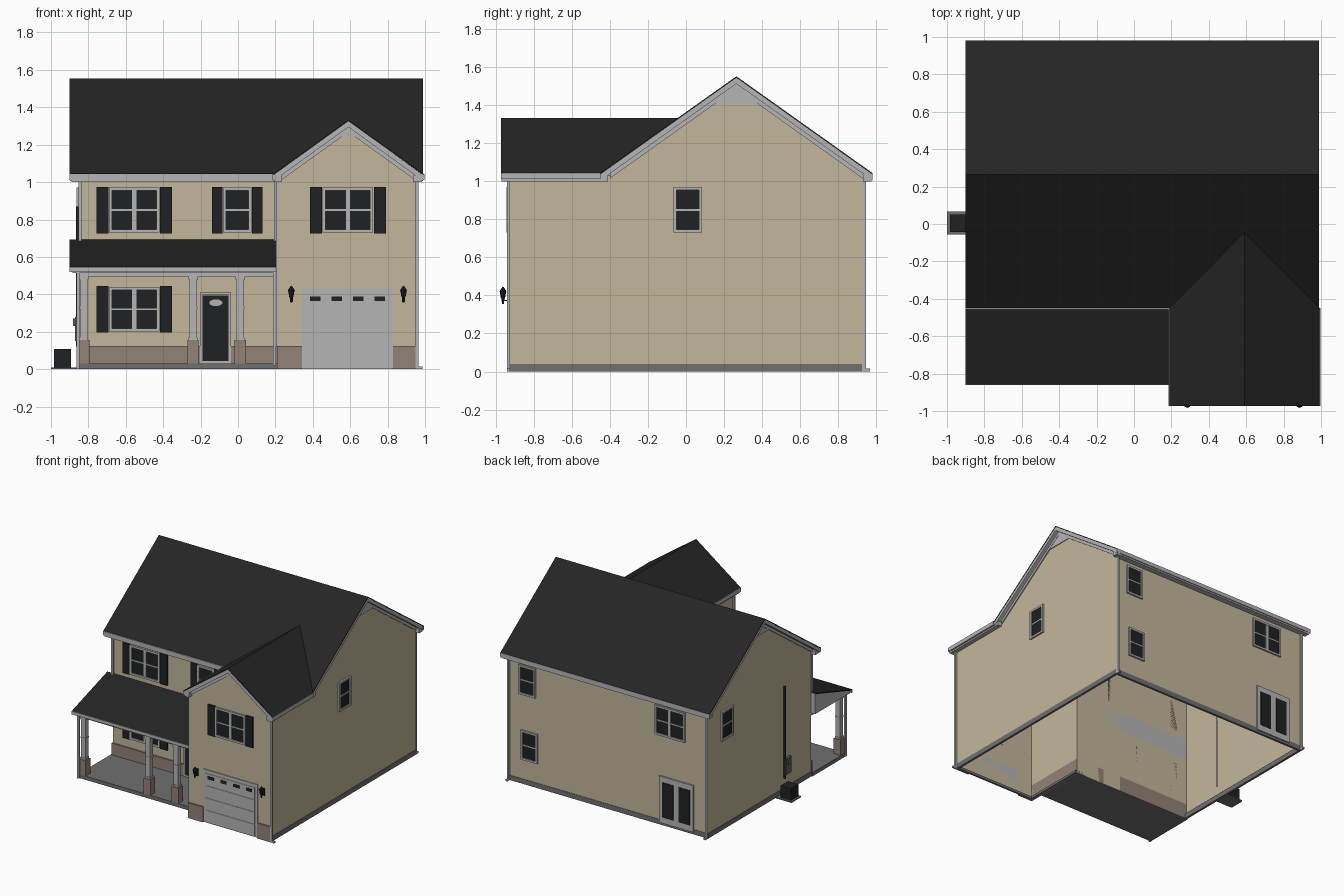
import bpy, bmesh, math
from mathutils import Matrix, Vector

if "Cube" in bpy.data.objects:
    bpy.data.objects.remove(bpy.data.objects["Cube"])


def mat(name, r, g, b):
    m = bpy.data.materials.new(name)
    m.diffuse_color = (r, g, b, 1)
    m.use_nodes = True
    m.node_tree.nodes["Principled BSDF"].inputs["Base Color"].default_value = m.diffuse_color
    return m


SIDING = mat("tan siding", 0.55, 0.47, 0.33)
ROOF = mat("dark shingle", 0.018, 0.018, 0.018)
TRIM = mat("light grey trim", 0.46, 0.46, 0.47)
BRICK = mat("brown brick", 0.29, 0.225, 0.185)
CONCRETE = mat("concrete", 0.16, 0.16, 0.16)
DARK = mat("black glass and paint", 0.014, 0.015, 0.016)
METER = mat("meter grey", 0.12, 0.12, 0.12)


def finish(name, bm, material):
    bmesh.ops.recalc_face_normals(bm, faces=bm.faces)
    me = bpy.data.meshes.new(name)
    bm.to_mesh(me)
    bm.free()
    me.materials.append(material)
    ob = bpy.data.objects.new(name, me)
    bpy.context.collection.objects.link(ob)
    return ob


def boxes(name, material, items):
    """Several boxes (x0, x1, y0, y1, z0, z1) in one object."""
    bm = bmesh.new()
    for x0, x1, y0, y1, z0, z1 in items:
        m = Matrix.Translation(((x0 + x1) / 2, (y0 + y1) / 2, (z0 + z1) / 2))
        bmesh.ops.create_cube(bm, size=1, matrix=m @ Matrix.Diagonal(
            (abs(x1 - x0), abs(y1 - y0), abs(z1 - z0), 1)))
    return finish(name, bm, material)


def prism(name, material, pts, vec):
    """A flat polygon pushed along a vector."""
    bm = bmesh.new()
    f = bm.faces.new([bm.verts.new(p) for p in pts])
    new = bmesh.ops.extrude_face_region(bm, geom=[f], use_keep_orig=True)["geom"]
    bmesh.ops.translate(bm, vec=vec, verts=[v for v in new if isinstance(v, bmesh.types.BMVert)])
    return finish(name, bm, material)


# Wall planes: axis of the normal, position, outward sign
WALLS = {"porch": ("y", -0.40, -1), "garage": ("y", -0.93, -1), "back": ("y", 0.93, 1),
         "right": ("x", 0.95, 1), "left": ("x", -0.85, -1)}


def on_wall(side, u0, u1, z0, z1, d, d0=0.0):
    axis, p, s = WALLS[side]
    a, b = sorted((p + s * d0, p + s * d))
    return (u0, u1, a, b, z0, z1) if axis == "y" else (a, b, u0, u1, z0, z1)


def frame(side, u0, u1, z0, z1, w, d):
    return [on_wall(side, u0, u0 + w, z0, z1, d), on_wall(side, u1 - w, u1, z0, z1, d),
            on_wall(side, u0 + w, u1 - w, z0, z0 + w, d), on_wall(side, u0 + w, u1 - w, z1 - w, z1, d)]


def window(name, side, c, z0, n=1, shutters=0):
    """Casing, glass, meeting rails and optional shutters; n sashes wide."""
    w, z1 = (0.15 if n == 1 else 0.27), z0 + 0.24
    u0, u1 = c - w / 2, c + w / 2
    trim = frame(side, u0, u1, z0, z1, 0.016, 0.014)
    zm = (z0 + z1) / 2
    trim.append(on_wall(side, u0 + 0.016, u1 - 0.016, zm - 0.005, zm + 0.005, 0.009))
    if n == 2:
        trim.append(on_wall(side, c - 0.011, c + 0.011, z0 + 0.016, z1 - 0.016, 0.012))
    boxes(name + "_casing", TRIM, trim)
    boxes(name + "_glass", DARK, [on_wall(side, u0 + 0.01, u1 - 0.01, z0 + 0.01, z1 - 0.01, 0.005)])
    if shutters:
        boxes(name + "_shutters", DARK, [
            on_wall(side, u0 - shutters, u0 - 0.003, z0 - 0.005, z1 + 0.005, 0.012),
            on_wall(side, u1 + 0.003, u1 + shutters, z0 - 0.005, z1 + 0.005, 0.012)])


# Walls: open shell, no floor
H = 1.03
bm = bmesh.new()
for pts in (
    [(0.95, y, z) for y, z in ((-0.93, 0), (-0.40, 0), (0.93, 0), (0.93, H), (0.265, 1.504), (-0.40, H), (-0.93, H))],
    [(-0.85, y, z) for y, z in ((-0.40, 0), (0.93, 0), (0.93, H), (0.265, 1.504), (-0.40, H))],
    [(x, 0.93, z) for x, z in ((-0.85, 0), (0.95, 0), (0.95, H), (-0.85, H))],
    [(x, -0.40, z) for x, z in ((-0.85, 0), (0.22, 0), (0.22, H), (-0.85, H))],
    [(0.22, y, z) for y, z in ((-0.93, 0), (-0.40, 0), (-0.40, H), (-0.93, H))],
    [(x, -0.93, z) for x, z in ((0.22, 0), (0.95, 0), (0.95, H), (0.585, 1.29), (0.22, H))],
):
    bm.faces.new([bm.verts.new(p) for p in pts])
bmesh.ops.remove_doubles(bm, verts=bm.verts, dist=0.001)
finish("walls", bm, SIDING)

# Foundation strip and brick skirt
boxes("foundation", CONCRETE, [
    (0.935, 0.953, -0.925, 0.925, 0, 0.04), (-0.853, -0.835, -0.40, 0.93, 0, 0.04),
    (-0.85, 0.95, 0.915, 0.933, 0, 0.04), (0.22, 0.95, -0.93, -0.915, 0, 0.02),
    (0.22, 0.235, -0.93, -0.40, 0, 0.02)])
boxes("brick_skirt", BRICK, [
    (-0.855, -0.20, -0.412, -0.40, 0, 0.125), (-0.04, 0.21, -0.412, -0.40, 0, 0.125),
    (0.208, 0.342, -0.942, -0.93, 0, 0.125), (0.83, 0.955, -0.942, -0.93, 0, 0.125),
    (0.208, 0.22, -0.93, -0.40, 0, 0.125)])

# Main roof slopes and garage gable slopes
for name, ye in (("front", -0.45), ("back", 0.98)):
    prism("main_roof_" + name, ROOF, [(-0.9, ye, 1.045), (0.99, ye, 1.045), (0.99, 0.265, 1.553),
                                      (-0.9, 0.265, 1.553)], (0, 0, -0.008))
for name, xe in (("left", 0.19), ("right", 0.993)):
    prism("garage_roof_" + name, ROOF, [(xe, -0.973, 1.045), (0.59, -0.973, 1.333), (0.59, -0.04, 1.333),
                                        (xe, -0.45, 1.045)], (0, 0, -0.008))


# Gable rake boards, friezes and peak panels
def gable(name, to3d, vec, c, h, za, ze, hw, peak_z):
    k = (za - ze) / h

    def chevron(part, half, drop, depth):
        e = za - k * half
        pts = [(c - half, e), (c, za), (c + half, e), (c + half, e - drop), (c, za - drop), (c - half, e - drop)]
        prism(name + part, TRIM, [to3d(u, z) for u, z in pts], Vector(vec) * depth)

    chevron("_rake", h, 0.032, 0.038)
    chevron("_frieze", hw, 0.058, 0.008)
    w = (za - 0.03 - peak_z) / k
    prism(name + "_peak", TRIM, [to3d(c - w, peak_z), to3d(c + w, peak_z), to3d(c, za - 0.03)], Vector(vec) * 0.006)


gable("right_gable", lambda u, z: (0.95, u, z), (1, 0, 0), 0.265, 0.715, 1.546, 1.038, 0.665, 1.41)
gable("left_gable", lambda u, z: (-0.85, u, z), (-1.25, 0, 0), 0.265, 0.715, 1.546, 1.038, 0.665, 1.41)
gable("garage_gable", lambda u, z: (u, -0.93, z), (0, -1.1, 0), 0.59, 0.40, 1.326, 1.038, 0.365, 1.24)

# Eave boxes, gutters and frieze strips
boxes("eaves", TRIM, [
    (-0.89, 0.20, -0.45, -0.40, 1.0, 1.036), (-0.89, 0.985, 0.93, 0.975, 1.0, 1.036),
    (0.195, 0.22, -0.97, -0.40, 1.0, 1.036), (0.95, 0.985, -0.97, -0.41, 1.0, 1.036),
    (0.20, 0.235, -0.97, -0.93, 1.0, 1.036), (0.935, 0.985, -0.97, -0.93, 1.0, 1.036)])
boxes("gutters", TRIM, [
    (-0.9, 0.19, -0.458, -0.445, 1.012, 1.044), (-0.9, 0.99, 0.97, 0.982, 1.012, 1.044),
    (0.185, 0.195, -0.973, -0.45, 1.012, 1.044), (0.985, 0.998, -0.973, -0.45, 1.012, 1.044),
    (-0.9, 0.215, -0.862, -0.85, 0.52, 0.546)])

# Downspouts with kicked-out feet
spouts, t = [], 0.008
for x, y, z0, z1, fx, fy in (
        (0.958, -0.935, 0, 1.0, 0.02, 0), (0.212, -0.92, 0.12, 1.0, 0, 0), (0.945, 0.94, 0, 1.0, 0, 0.02),
        (-0.845, 0.94, 0, 1.0, 0, 0.02), (-0.845, -0.41, 0.66, 1.0, 0, 0), (0.2, -0.41, 0.68, 1.0, 0, 0),
        (0.195, -0.835, 0.02, 0.52, 0, 0), (-0.855, -0.835, 0, 0.52, 0, 0)):
    spouts.append((x - t, x + t, y - t, y + t, z0, z1))
    if fx or fy:
        spouts.append((x - t, x + t + fx, y - t, y + t + fy, z0, z0 + 0.015))
boxes("downspouts", TRIM, spouts)

# Porch: slab, roof, enclosed roof trim, posts on brick piers
boxes("porch_slab", CONCRETE, [(-0.86, 0.215, -0.83, -0.40, 0, 0.03)])
prism("porch_roof", ROOF, [(-0.9, -0.858, 0.546), (0.219, -0.858, 0.546), (0.219, -0.40, 0.692),
                           (-0.9, -0.40, 0.692)], (0, 0, -0.008))
prism("porch_roof_enclosure", TRIM, [(-0.885, -0.85, 0.515), (-0.885, -0.40, 0.515), (-0.885, -0.40, 0.683),
                                     (-0.885, -0.85, 0.54)], (1.104, 0, 0))
boxes("porch_beam", TRIM, [(-0.85, 0.215, -0.825, -0.78, 0.495, 0.52), (-0.85, -0.81, -0.78, -0.40, 0.495, 0.52)])
piers, posts = [], []
for x in (-0.825, -0.24, 0.012):
    def sq(r, z0, z1):
        return (x - r, x + r, -0.80 - r, -0.80 + r, z0, z1)
    piers.append(sq(0.03, 0.025, 0.155))
    posts += [sq(0.02, 0.155, 0.5), sq(0.024, 0.155, 0.17), sq(0.023, 0.325, 0.335), sq(0.025, 0.48, 0.5)]
boxes("porch_brick_piers", BRICK, piers)
boxes("porch_posts", TRIM, posts)

# Windows
window("upper_left_window", "porch", -0.555, 0.73, 2, 0.066)
window("lower_left_window", "porch", -0.555, 0.20, 2, 0.066)
window("upper_middle_window", "porch", -0.004, 0.73, 1, 0.06)
window("garage_upper_window", "garage", 0.588, 0.73, 2, 0.068)
window("right_window", "right", 0.01, 0.73)
window("left_window", "left", 0.69, 0.73)
window("back_upper_window", "back", 0.78, 0.73)
window("back_lower_window", "back", 0.76, 0.20)
window("back_double_window", "back", -0.51, 0.73, 2)

# Front door with rounded light
boxes("front_door", DARK, [on_wall("porch", -0.19, -0.05, 0.04, 0.395, 0.008)])
boxes("front_door_frame", TRIM, frame("porch", -0.203, -0.037, 0.03, 0.41, 0.014, 0.014))
bm = bmesh.new()
bmesh.ops.create_cone(bm, cap_ends=True, segments=20, radius1=0.5, radius2=0.5, depth=1,
                      matrix=Matrix.Translation((-0.118, -0.409, 0.355)) @ Matrix.Diagonal((0.07, 0.006, 0.036, 1))
                      @ Matrix.Rotation(math.pi / 2, 4, "X"))
finish("front_door_light", bm, TRIM)

# Garage door with a row of small lights
boxes("garage_door", TRIM, [on_wall("garage", 0.342, 0.83, 0.005, 0.435, 0.006)]
      + [on_wall("garage", 0.365, 0.807, 0.01 + i * 0.1, 0.106 + i * 0.1, 0.009) for i in range(4)])
boxes("garage_door_lights", DARK, [on_wall("garage", c - 0.027, c + 0.027, 0.363, 0.388, 0.012)
                                   for c in (0.413, 0.528, 0.643, 0.758)])

# Patio door at the back
boxes("patio_door", TRIM, [on_wall("back", -0.725, -0.415, 0.02, 0.40, 0.012)])
boxes("patio_door_glass", DARK, [on_wall("back", c - 0.05, c + 0.05, 0.07, 0.355, 0.016) for c in (-0.645, -0.495)])

# Wall lanterns either side of the garage door
for name, x in (("left", 0.285), ("right", 0.885)):
    bm = bmesh.new()
    for r1, r2, z0, z1 in ((0.004, 0.009, 0.355, 0.385), (0.011, 0.017, 0.385, 0.42), (0.02, 0.003, 0.42, 0.445)):
        bmesh.ops.create_cone(bm, cap_ends=True, segments=8, radius1=r1, radius2=r2, depth=z1 - z0,
                              matrix=Matrix.Translation((x, -0.963, (z0 + z1) / 2)))
    finish(name + "_lantern", bm, DARK)
    boxes(name + "_lantern_bracket", DARK, [(x - 0.008, x + 0.008, -0.936, -0.93, 0.36, 0.42),
                                            (x - 0.003, x + 0.003, -0.965, -0.93, 0.37, 0.377)])

# Air conditioner and electric meter on the left side
boxes("air_conditioner_pad", CONCRETE, [(-1.0, -0.86, -0.057, 0.067, 0, 0.01)])
boxes("air_conditioner", DARK, [(-0.985, -0.892, -0.042, 0.052, 0.01, 0.108)])
boxes("meter_conduit", DARK, [(-0.866, -0.85, -0.054, -0.044, 0.12, 0.87)])
boxes("meter_box", METER, [(-0.872, -0.85, -0.115, -0.045, 0.15, 0.28), (-0.882, -0.872, -0.1, -0.06, 0.23, 0.27)])
